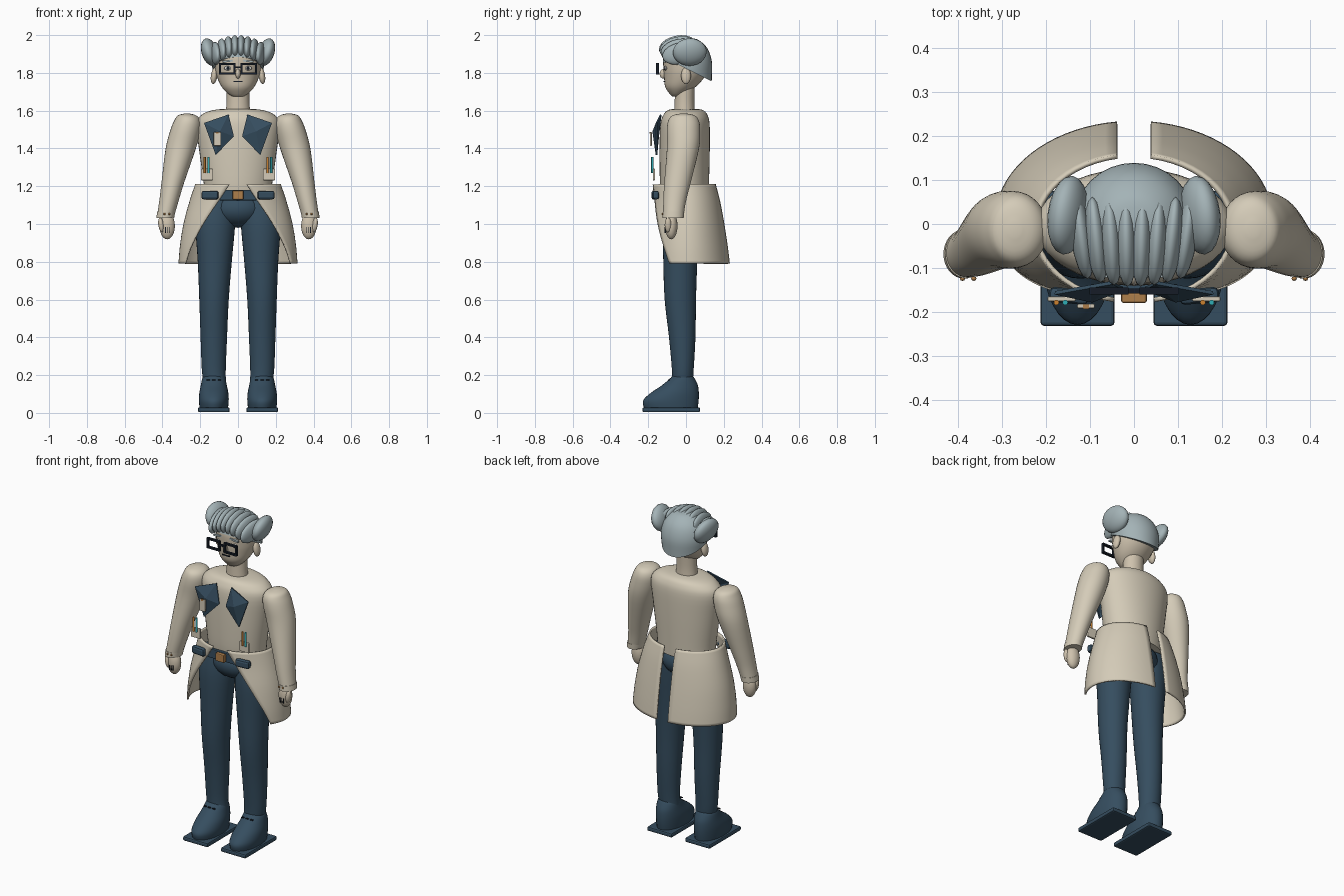
import bpy, bmesh, math
from mathutils import Vector, Matrix

if "Cube" in bpy.data.objects:
    bpy.data.objects.remove(bpy.data.objects["Cube"])


def mat(name, r, g, b):
    m = bpy.data.materials.new(name)
    m.diffuse_color = (r, g, b, 1)
    m.use_nodes = True
    m.node_tree.nodes["Principled BSDF"].inputs["Base Color"].default_value = m.diffuse_color
    return m


CREAM = mat("cream", 0.66, 0.60, 0.48)
SKIN = mat("skin", 0.62, 0.54, 0.42)
NAVY = mat("navy", 0.036, 0.075, 0.115)
HAIR = mat("grey_hair", 0.37, 0.45, 0.47)
BLACK = mat("black", 0.008, 0.012, 0.02)
BROWN = mat("brown", 0.42, 0.21, 0.07)
ORANGE = mat("orange", 0.60, 0.22, 0.03)
TEAL = mat("teal", 0.03, 0.42, 0.47)
WHITE = mat("eye_white", 0.75, 0.75, 0.72)


def finish(name, bm, m, smooth=True, angle=40):
    bmesh.ops.recalc_face_normals(bm, faces=bm.faces)
    me = bpy.data.meshes.new(name)
    bm.to_mesh(me)
    bm.free()
    me.materials.append(m)
    ob = bpy.data.objects.new(name, me)
    bpy.context.collection.objects.link(ob)
    if smooth:
        bpy.ops.object.select_all(action='DESELECT')
        ob.select_set(True)
        bpy.context.view_layer.objects.active = ob
        bpy.ops.object.shade_smooth_by_angle(angle=math.radians(angle))
    return ob


def lerp_table(rows, t):
    # Catmull-Rom through rows of numbers, t counted in rows
    i = min(int(t), len(rows) - 2)
    f = t - i
    p = [rows[max(0, min(len(rows) - 1, i + k))] for k in (-1, 0, 1, 2)]
    return [0.5 * (2 * b + (c - a) * f + (2 * a - 5 * b + 4 * c - d) * f * f
                   + (3 * b - a - 3 * c + d) * f ** 3) for a, b, c, d in zip(*p)]


def loft_bm(rows, side=1, n=32, sub=4):
    # rows: centre x, centre y, z, radius x, radius y
    bm = bmesh.new()
    rings = []
    for k in range((len(rows) - 1) * sub + 1):
        x, y, z, rx, ry = lerp_table(rows, k / sub)
        rings.append([bm.verts.new((side * (x + rx * math.cos(a)), y + ry * math.sin(a), z))
                      for a in (2 * math.pi * j / n for j in range(n))])
    for r, q in zip(rings, rings[1:]):
        for j in range(n):
            bm.faces.new((r[j], r[(j + 1) % n], q[(j + 1) % n], q[j]))
    bm.faces.new(rings[0])
    bm.faces.new(rings[-1])
    return bm


def loft(name, rows, m, **kw):
    return finish(name, loft_bm(rows, **kw), m)


def ball(name, c, r, m, rot=(0, 0, 0), n=20):
    bm = bmesh.new()
    bmesh.ops.create_uvsphere(bm, u_segments=n, v_segments=n // 2 + 2, radius=1)
    ob = finish(name, bm, m)
    ob.location, ob.scale, ob.rotation_euler = c, r, rot
    return ob


def box(name, c, size, m, bevel=0, rot=(0, 0, 0)):
    bm = bmesh.new()
    bmesh.ops.create_cube(bm, size=1)
    bmesh.ops.scale(bm, vec=size, verts=bm.verts)
    if bevel:
        bmesh.ops.bevel(bm, geom=bm.edges[:], offset=bevel, segments=2, affect='EDGES', profile=0.5)
    ob = finish(name, bm, m, smooth=False)
    ob.location, ob.rotation_euler = c, rot
    return ob


# Torso, neck and pelvis
loft("torso", [(0, -.005, 1.14, .175, .125), (0, -.008, 1.22, .182, .13), (0, -.007, 1.4, .207, .133),
               (0, -.005, 1.53, .222, .13), (0, -.003, 1.58, .19, .115), (0, -.003, 1.602, .135, .094),
               (0, -.003, 1.61, .07, .06)], CREAM, n=40)
loft("neck", [(0, -.008, 1.58, .066, .056), (0, -.008, 1.65, .06, .052), (0, -.005, 1.74, .06, .052)], SKIN)
ball("pelvis", (0, -.01, 1.08), (.15, .125, .1), NAVY)

# Head and hair cap
loft("head", [(0, -.05, 1.675, .028, .022), (0, -.045, 1.69, .053, .042), (0, -.03, 1.725, .086, .08),
              (0, -.01, 1.775, .11, .106), (0, 0, 1.83, .122, .12), (0, 0, 1.9, .118, .117),
              (0, 0, 1.95, .07, .07)], SKIN)
cap = loft_bm([(0, .005, 1.7, .12, .128), (0, .005, 1.78, .13, .132), (0, .005, 1.86, .137, .132),
               (0, .005, 1.93, .115, .108), (0, .005, 1.975, .065, .06), (0, .005, 1.985, .01, .01)])
cut = bmesh.ops.bisect_plane(cap, geom=cap.verts[:] + cap.edges[:] + cap.faces[:],
                             plane_co=(0, .137, 1.755), plane_no=(0, .5, 1), clear_inner=True)
bmesh.ops.holes_fill(cap, edges=[e for e in cap.edges if e.is_boundary])
finish("hair_cap", cap, HAIR)

# Row of swept curls over the forehead
for i in range(8):
    x = -.119 + i * .034
    drop = 2.6 * x * x
    ball("hair_curl", (x, -.045 + 1.2 * x * x, 1.94 - drop), (.025, .1, .058), HAIR,
         (math.radians(12), 0, -x * 1.2), n=16)

# Face features
ball("nose", (0, -.118, 1.795), (.014, .022, .026), SKIN, n=12)
box("mouth", (0, -.115, 1.755), (.05, .008, .006), BLACK)
box("glasses_bridge", (0, -.152, 1.83), (.036, .012, .01), BLACK)

for s in (-1, 1):
    # Side buns and ears
    ball("hair_bun", (s * .15, .02, 1.91), (.042, .09, .075), HAIR, (0, s * .3, s * .12))
    ball("ear", (s * .126, .0, 1.785), (.018, .026, .045), SKIN, (0, -s * .15, 0), n=14)
    # Eyes, brows and glasses
    ball("eye", (s * .053, -.108, 1.825), (.02, .008, .012), WHITE, n=12)
    ball("pupil", (s * .053, -.115, 1.825), (.008, .005, .009), BLACK, n=12)
    box("eyebrow", (s * .055, -.114, 1.862), (.055, .014, .01), HAIR, rot=(0, s * .12, 0))
    for dz in (-.026, .026):
        box("glasses_rim", (s * .057, -.152, 1.822 + dz), (.088, .016, .01), BLACK)
    for dx in (-.039, .039):
        box("glasses_rim_side", (s * (.057 + dx), -.152, 1.822), (.01, .016, .06), BLACK)

    # Sleeve, cuff and hand
    loft("sleeve", [(.385, -.068, 1.035, .045, .053), (.366, -.06, 1.12, .051, .06),
                    (.345, -.045, 1.22, .06, .07), (.303, -.016, 1.4, .08, .085),
                    (.277, -.013, 1.5, .08, .088), (.268, -.013, 1.55, .068, .08),
                    (.27, -.013, 1.575, .048, .058), (.27, -.013, 1.585, .012, .015)], CREAM, side=s)
    loft("cuff", [(.385, -.068, 1.033, .047, .056), (.38, -.066, 1.065, .048, .057)], CREAM, side=s, sub=1)
    for dx in (-.012, .014):
        ball("cuff_button", (s * (.375 + dx), -.124, 1.053), (.006, .005, .006), BROWN, n=8)
    ball("hand", (s * .375, -.078, .99), (.041, .033, .071), SKIN)
    ball("thumb", (s * .407, -.095, .995), (.015, .018, .04), SKIN, (0, s * .15, 0), n=12)
    for k in range(3):
        box("finger_line", (s * (.362 + k * .011), -.109, .968), (.003, .008, .03), BLACK)

    # Trouser leg
    loft("trouser_leg", [(.12, -.02, .15, .058, .055), (.128, -.017, .22, .063, .057),
                         (.128, -.02, .4, .07, .07), (.127, -.03, .6, .078, .083),
                         (.123, -.03, .8, .09, .09), (.12, -.025, 1.0, .105, .098),
                         (.112, -.015, 1.13, .098, .09)], NAVY, side=s)
    # Shoe and sole
    loft("shoe", [(.128, -.08, .025, .075, .142), (.128, -.08, .065, .079, .147),
                  (.128, -.06, .105, .077, .128), (.128, -.033, .145, .069, .096),
                  (.128, -.02, .18, .062, .067), (.128, -.018, .195, .055, .055)], NAVY, side=s)
    box("sole", (s * .128, -.078, .0165), (.168, .306, .026), NAVY, .008)
    for k in (-.03, 0, .03):
        box("lace", (s * .128 + k, -.092, .175), (.018, .008, .005), BLACK)

    # Flared coat tail, cut away at the front and slit at the back
    shape = [(1.21, .222, -.01, .165, .045), (1.12, .252, 0, .178, .105), (1.0, .284, .003, .197, .185),
             (.88, .303, .006, .212, .248), (.79, .31, .01, .219, .279)]
    bm = bmesh.new()
    grid = []
    for k in range(17):
        z, rx, cy, ry, xf = lerp_table(shape, k / 4)
        a0, a1 = math.asin(xf / rx), math.pi - math.asin(.038 / rx)
        grid.append([bm.verts.new((s * rx * math.sin(a), cy - ry * math.cos(a), z))
                     for a in (a0 + (a1 - a0) * j / 24 for j in range(25))])
    for r, q in zip(grid, grid[1:]):
        for j in range(24):
            bm.faces.new((r[j], r[j + 1], q[j + 1], q[j]))
    tail = finish("coat_tail", bm, CREAM)
    mod = tail.modifiers.new("thickness", 'SOLIDIFY')
    mod.thickness, mod.offset = .01, 0

    # Folded lapel
    bm = bmesh.new()
    top, out, low, inn = [bm.verts.new((s * x, y, z)) for x, y, z in (
        (.05, -.137, 1.58), (.18, -.16, 1.535), (.118, -.16, 1.365), (.022, -.15, 1.465))]
    mid = bm.verts.new((s * .095, -.178, 1.49))
    ring = (top, out, low, inn)
    for k in range(4):
        bm.faces.new((ring[k], ring[(k + 1) % 4], mid))
    lap = finish("lapel", bm, NAVY, smooth=False)
    lap.modifiers.new("thickness", 'SOLIDIFY').thickness = .008

    # Hip pocket flap, chest pocket and pens
    box("hip_pocket_flap", (s * .148, -.163, 1.153), (.09, .034, .046), NAVY, .012, (0, 0, s * .1))
    box("front_pocket", (s * .164, -.17, 1.262), (.064, .012, .062), CREAM, .004)
    for dx, m, nm in ((-.01, ORANGE, "orange_pen"), (.01, TEAL, "teal_pen")):
        bm = bmesh.new()
        bmesh.ops.create_cone(bm, cap_ends=True, segments=12, radius1=.006, radius2=.006, depth=.085)
        pen = finish(nm, bm, m)
        pen.location = (s * .158 + dx + s * .008, -.178, 1.313)

# Belt, buckle and name badge
box("belt", (0, -.146, 1.153), (.2, .02, .055), NAVY, .004)
box("belt_buckle", (0, -.167, 1.153), (.058, .024, .048), BROWN, .005)
box("badge", (-.109, -.186, 1.45), (.04, .01, .072), CREAM, .003)
box("badge_clip", (-.109, -.188, 1.483), (.014, .01, .01), BROWN)
